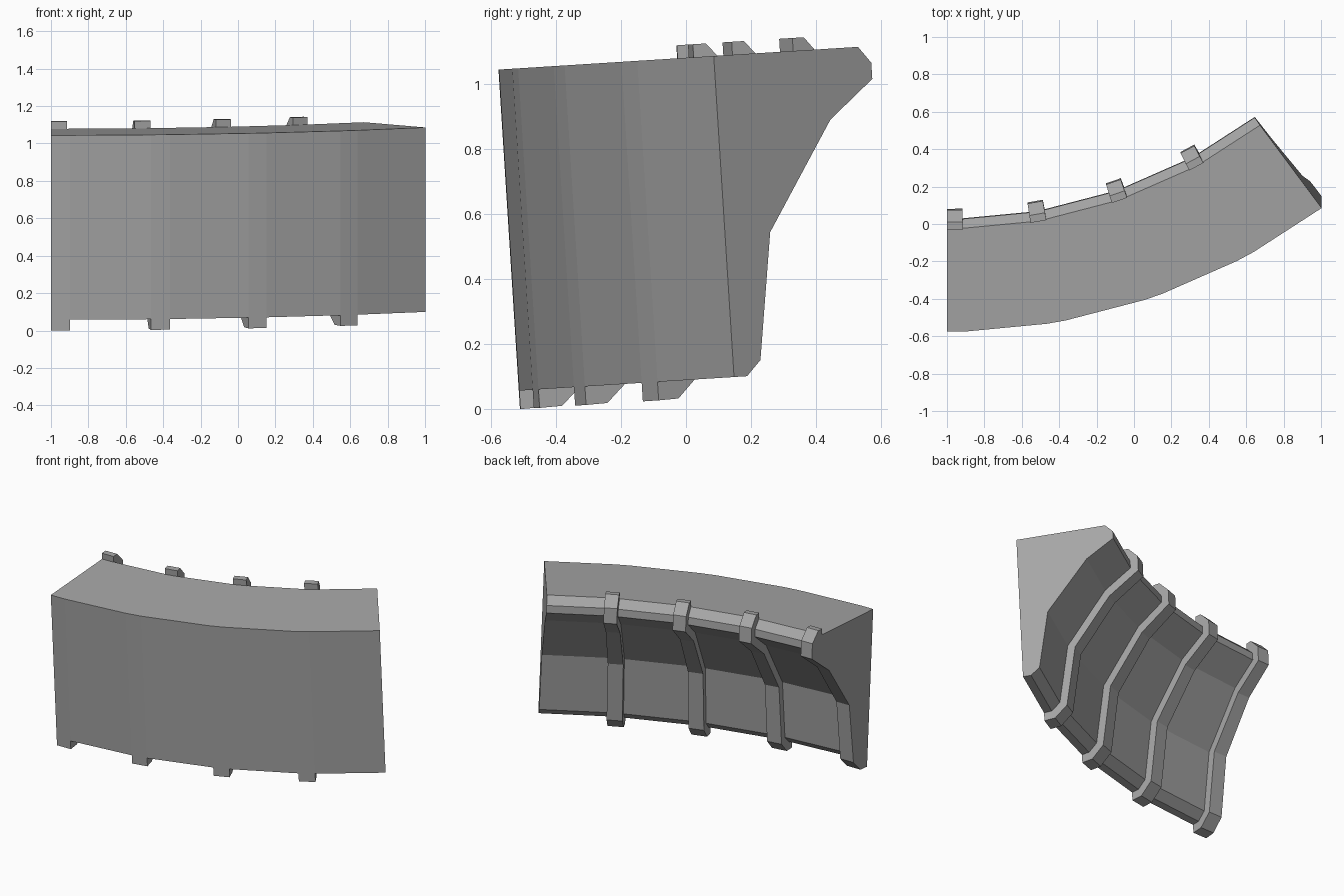
import bpy, bmesh
from math import radians, sin, cos
from mathutils import Matrix, Vector

cube = bpy.data.objects.get("Cube")
if cube:
    bpy.data.objects.remove(cube, do_unlink=True)

RADIUS = 3.36          # outer radius of the curved front
STEP = radians(9.15)   # one bay
RIB = radians(1.75)    # angular width of a rib
BAYS = 4
FRONT_Y = -0.509
TILT = Matrix.Rotation(radians(3.62), 3, 'X')

grey = bpy.data.materials.new("plain_grey")
grey.use_nodes = True
colour = (0.38, 0.38, 0.38, 1)
grey.diffuse_color = colour
grey.node_tree.nodes["Principled BSDF"].inputs["Base Color"].default_value = colour


def place(depth, z, angle):
    """Point at a depth behind the front face, at an angle along the arc."""
    r = RADIUS - depth
    return TILT @ Vector((-1 + r * sin(angle), FRONT_Y + RADIUS - r * cos(angle), z))


def sweep(name, section, angles):
    """Sweep a closed (depth, height) section along the arc and cap both ends."""
    bm = bmesh.new()
    rings = [[bm.verts.new(place(d, z, a)) for d, z in section] for a in angles]
    n = len(section)
    for r0, r1 in zip(rings, rings[1:]):
        for i in range(n):
            j = (i + 1) % n
            bm.faces.new((r0[i], r0[j], r1[j], r1[i]))
    bm.faces.new(rings[0])
    bm.faces.new(rings[-1][::-1])
    bmesh.ops.recalc_face_normals(bm, faces=bm.faces)
    mesh = bpy.data.meshes.new(name)
    bm.to_mesh(mesh)
    bm.free()
    mesh.materials.append(grey)
    obj = bpy.data.objects.new(name, mesh)
    bpy.context.collection.objects.link(obj)
    return obj


# Curved wall: flat front and top, undercut back
wall = [(0, 1.078), (0, 0.09), (0.05, 0.09), (0.105, 0.137), (0.173, 0.527),
        (0.43, 0.86), (0.6, 0.977), (0.6, 1.027), (0.553, 1.078)]
joints = []
for bay in range(BAYS):
    joints += [bay * STEP, bay * STEP + RIB]
sweep("curved_wall", wall, joints + [BAYS * STEP])

# Ribs: bands wrapping from the bottom front edge up the back to the top edge
rib_outer = [(0, 0.033), (0.07, 0.035), (0.15, 0.107), (0.22, 0.508),
             (0.455, 0.812), (0.65, 0.948), (0.65, 1.05), (0.59, 1.118), (0.55, 1.118)]
rib_inner = [(0.55, 1.07), (0.58, 1.02), (0.58, 0.99), (0.42, 0.87),
             (0.16, 0.53), (0.095, 0.14), (0.04, 0.1), (0, 0.09)]
for bay in range(BAYS):
    sweep(f"rib_{bay + 1}", rib_outer + rib_inner, [bay * STEP, bay * STEP + RIB])
